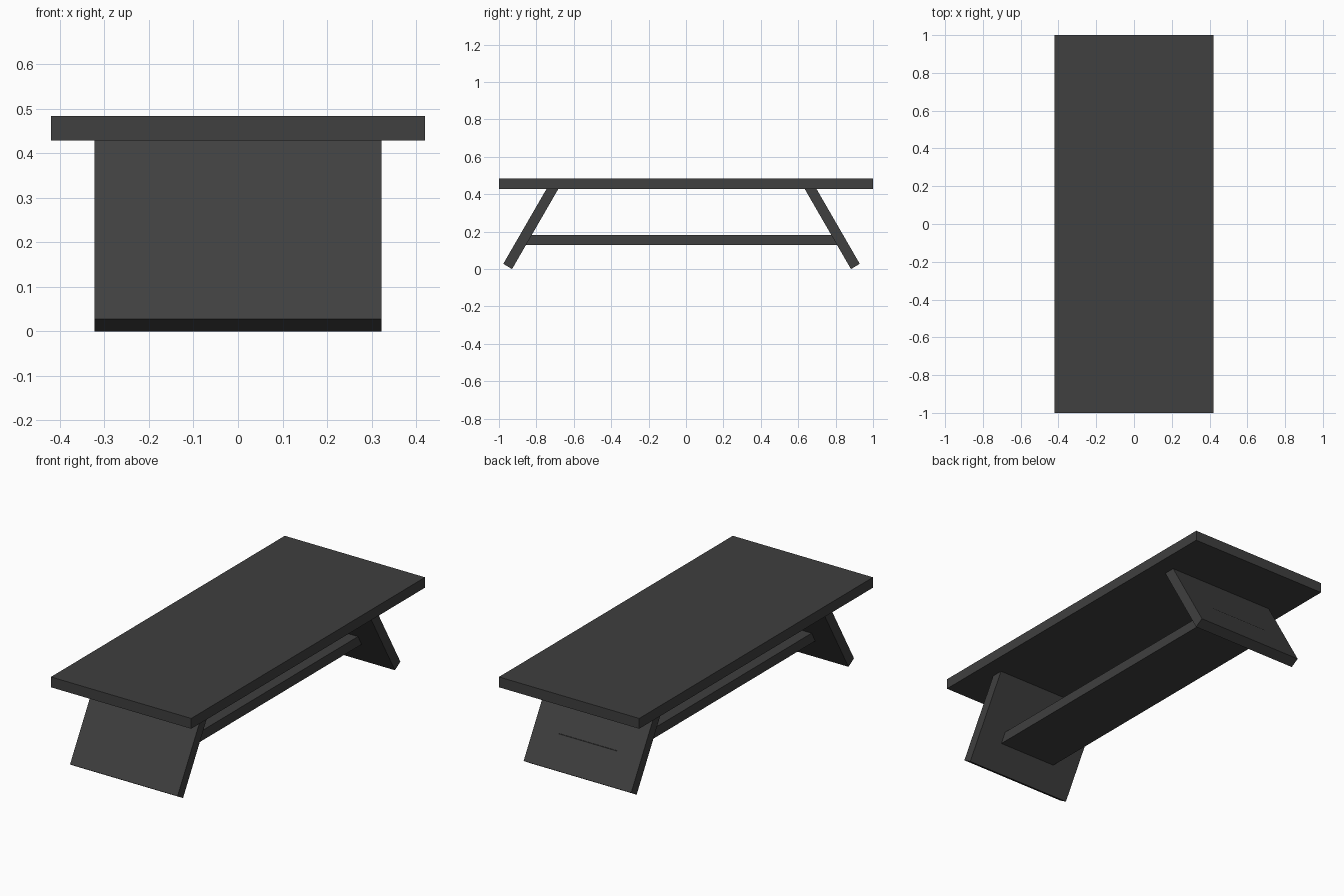
import bpy
import bmesh

cube = bpy.data.objects.get("Cube")
if cube:
    bpy.data.objects.remove(cube, do_unlink=True)

# Single dark finish
charcoal = bpy.data.materials.new("charcoal")
charcoal.use_nodes = True
colour = (0.05, 0.05, 0.05, 1)
charcoal.diffuse_color = colour
charcoal.node_tree.nodes["Principled BSDF"].inputs["Base Color"].default_value = colour


def board(name, profile, half_width):
    """Extrude a (y, z) side profile across x."""
    bm = bmesh.new()
    face = bm.faces.new([bm.verts.new((-half_width, y, z)) for y, z in profile])
    ext = bmesh.ops.extrude_face_region(bm, geom=[face])
    moved = [v for v in ext["geom"] if isinstance(v, bmesh.types.BMVert)]
    bmesh.ops.translate(bm, verts=moved, vec=(2 * half_width, 0, 0))
    bmesh.ops.recalc_face_normals(bm, faces=bm.faces)
    mesh = bpy.data.meshes.new(name)
    bm.to_mesh(mesh)
    bm.free()
    mesh.materials.append(charcoal)
    obj = bpy.data.objects.new(name, mesh)
    bpy.context.collection.objects.link(obj)
    return obj


def rectangle(y0, y1, z0, z1):
    return [(y0, z0), (y1, z0), (y1, z1), (y0, z1)]


TOP_BOTTOM = 0.428

# Table top
board("table_top", rectangle(-1, 1, TOP_BOTTOM, 0.484), 0.42)

# Splayed panel legs, the back pair set slightly further in
leg = [(-0.93, 0), (-0.683, TOP_BOTTOM), (-0.746, TOP_BOTTOM), (-0.977, 0.028)]
board("front_leg", leg, 0.322)
board("back_leg", [(-y - 0.048, z) for y, z in leg], 0.322)

# Stretcher shelf, its end just showing through the back leg
board("stretcher", rectangle(-0.868, 0.842, 0.129, 0.183), 0.175)
